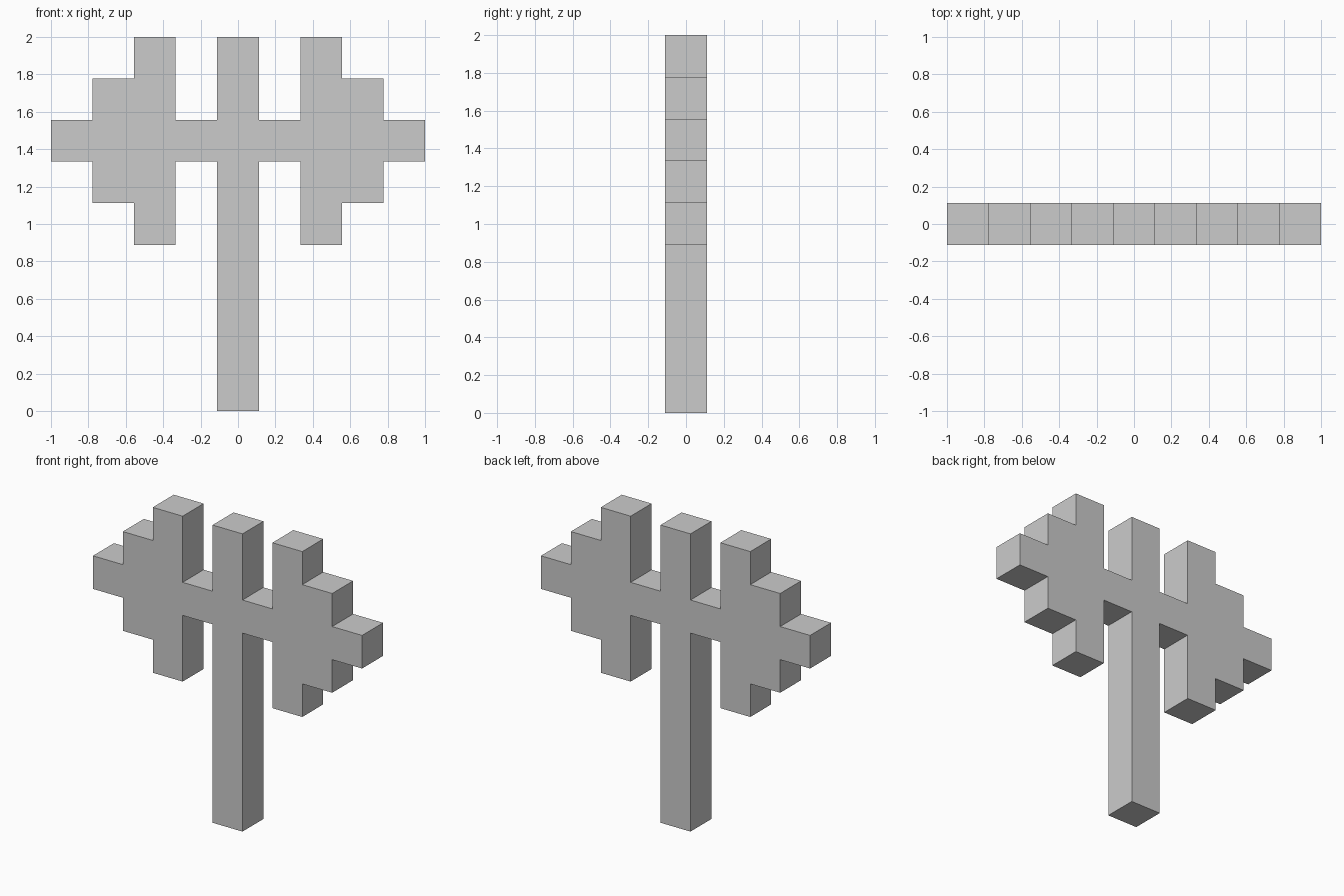
import bpy
import bmesh
from mathutils import Vector

if "Cube" in bpy.data.objects:
    bpy.data.objects.remove(bpy.data.objects["Cube"])

U = 2 / 9  # one block of the stepped outline

# Right half of the outline in blocks (x, z), from the handle foot to its top
half = [
    (0.5, 0), (0.5, 6),                                   # handle
    (1.5, 6), (1.5, 4), (2.5, 4), (2.5, 5), (3.5, 5),     # lower blade steps
    (3.5, 6), (4.5, 6), (4.5, 7), (3.5, 7),               # blade tip
    (3.5, 8), (2.5, 8), (2.5, 9), (1.5, 9), (1.5, 7),     # upper blade steps
    (0.5, 7), (0.5, 9),                                   # handle top
]
outline = half + [(-x, z) for x, z in reversed(half)]

# Front face, extruded one block deep to the back
bm = bmesh.new()
front = bm.faces.new([bm.verts.new((x * U, -U / 2, z * U)) for x, z in outline])
extruded = bmesh.ops.extrude_face_region(bm, geom=[front], use_keep_orig=True)
back_verts = [g for g in extruded["geom"] if isinstance(g, bmesh.types.BMVert)]
bmesh.ops.translate(bm, verts=back_verts, vec=Vector((0, U, 0)))
bmesh.ops.recalc_face_normals(bm, faces=bm.faces[:])

mesh = bpy.data.meshes.new("double_headed_axe")
bm.to_mesh(mesh)
bm.free()
axe = bpy.data.objects.new("double_headed_axe", mesh)
bpy.context.collection.objects.link(axe)
